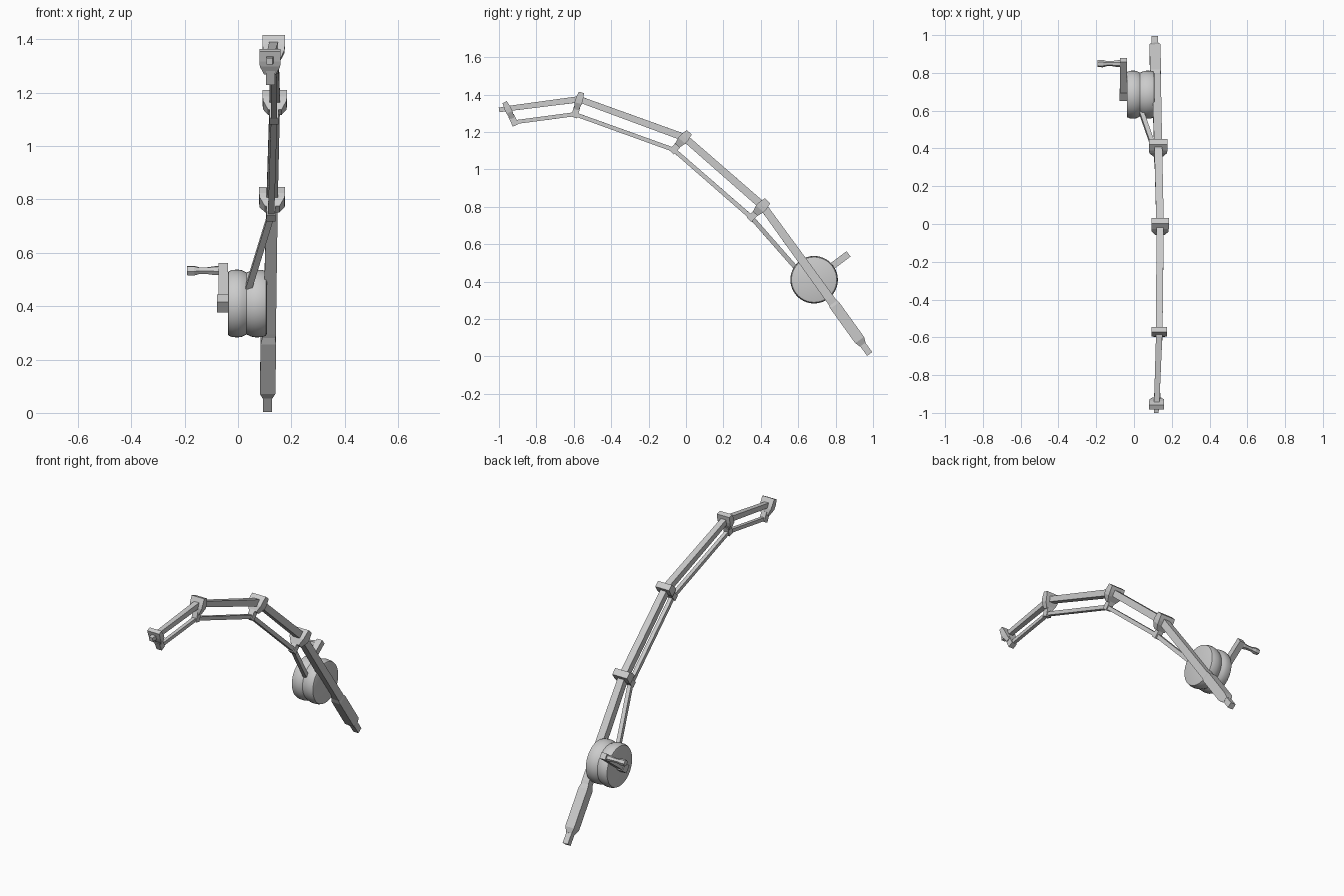
import bpy, bmesh, math
from mathutils import Vector

if "Cube" in bpy.data.objects:
    bpy.data.objects.remove(bpy.data.objects["Cube"])


def finish(name, bm, smooth=False):
    bmesh.ops.recalc_face_normals(bm, faces=bm.faces)
    me = bpy.data.meshes.new(name)
    bm.to_mesh(me)
    bm.free()
    ob = bpy.data.objects.new(name, me)
    bpy.context.collection.objects.link(ob)
    if smooth:
        bpy.context.view_layer.objects.active = ob
        ob.select_set(True)
        bpy.ops.object.shade_smooth_by_angle(angle=math.radians(35))
        ob.select_set(False)
    return ob


def skin(bm, rings):
    """Join rings of points into a capped tube."""
    rings = [[bm.verts.new(p) for p in r] for r in rings]
    for a, b in zip(rings, rings[1:]):
        n = len(a)
        for i in range(n):
            bm.faces.new((a[i], a[(i + 1) % n], b[(i + 1) % n], b[i]))
    bm.faces.new(rings[0])
    bm.faces.new(rings[-1])


def loft(name, pts, side=(1, 0, 0), sides=4):
    """Tube along (x, y, z, width) points."""
    bm = bmesh.new()
    P = [Vector(p[:3]) for p in pts]
    rings = []
    for i, p in enumerate(P):
        t = Vector()
        if i > 0:
            t += (p - P[i - 1]).normalized()
        if i < len(P) - 1:
            t += (P[i + 1] - p).normalized()
        t.normalize()
        s = Vector(side)
        s = (s - t * s.dot(t)).normalized()
        u = t.cross(s)
        r = pts[i][3] / 2 / math.cos(math.pi / sides)
        ang = [(k + 0.5) * math.tau / sides for k in range(sides)]
        rings.append([p + r * (s * math.cos(a) + u * math.sin(a)) for a in ang])
    skin(bm, rings)
    return finish(name, bm)


def lathe(name, profile, centre, sides=40):
    """Turn (x, radius) profile about the x axis."""
    bm = bmesh.new()
    cy, cz = centre
    skin(bm, [[(x, cy + r * math.cos(k * math.tau / sides),
                cz + r * math.sin(k * math.tau / sides)) for k in range(sides)]
              for x, r in profile])
    return finish(name, bm, True)


# Guides: rod centre, line eye, plate thickness, half width
guides = [
    ((0.128, 0.410, 0.805), (0.124, 0.350, 0.743), 0.055, 0.049),
    ((0.138, -0.008, 1.170), (0.135, -0.066, 1.105), 0.050, 0.046),
    ((0.134, -0.570, 1.375), (0.134, -0.594, 1.295), 0.040, 0.042),
    ((0.120, -0.953, 1.325), (0.122, -0.918, 1.252), 0.035, 0.040),
]

# Bent rod with butt end
rod_path = [(0.11, 0.982, 0.013, 0.034), (0.11, 0.93, 0.085, 0.034),
            (0.118, 0.77, 0.308, 0.048)]
for (p, eye, th, hw), w in zip(guides, (0.042, 0.039, 0.034, 0.028)):
    rod_path.append((*p, w))
rod_path.append((0.118, -0.999, 1.318, 0.024))
loft("rod", rod_path)

# Thick grip
loft("grip", [(0.110, 0.945, 0.064, 0.036), (0.111, 0.928, 0.088, 0.058),
              (0.114, 0.795, 0.273, 0.058), (0.115, 0.778, 0.297, 0.046)])

# Guide plates: wide top, chamfered to a narrow thin eye
for n, (p, eye, th, hw) in enumerate(guides, 1):
    p, eye = Vector(p), Vector(eye)
    x = Vector((1, 0, 0))
    up = p - eye
    up = (up - x * up.x).normalized()
    along = x.cross(up)
    bm = bmesh.new()
    sections = [(0.038, hw, th * 0.72), (0.0, hw, th), (-0.022, hw * 0.95, th),
                (-0.058, hw * 0.55, th * 0.6)]
    skin(bm, [[p + up * v + x * (i * w) + along * (j * t / 2)
               for i, j in ((-1, -1), (1, -1), (1, 1), (-1, 1))]
              for v, w, t in sections])
    finish(f"guide_plate_{n}", bm)
    loft(f"guide_eye_{n}", [(*(eye + up * 0.04), 0.034), (*(eye - up * 0.018), 0.034)])
    bpy.context.collection.objects[f"guide_eye_{n}"].name = f"guide_eye_{n}"

# Fishing line from reel through the eyes
loft("fishing_line", [(0.04, 0.590, 0.470, 0.024)] +
     [(*g[1], 0.024 - 0.001 * i) for i, g in enumerate(guides)])

# Reel drum with central groove
C = (0.685, 0.410)
lathe("reel", [(-0.038, 0.113), (-0.036, 0.120), (-0.022, 0.126), (0.0, 0.127),
               (0.014, 0.125), (0.032, 0.116), (0.050, 0.124), (0.066, 0.127),
               (0.090, 0.126), (0.105, 0.121), (0.108, 0.113)], C)

# Crank arm, hub and knob
d = Vector((0, 0.8, 0.6))
c = Vector((0, *C))
a, b = c - d * 0.005, c + d * 0.23
loft("crank_arm", [(-0.056, a.y, a.z, 0.036), (-0.056, b.y, b.z, 0.036)])
loft("crank_hub", [(-0.078, c.y, c.z, 0.048), (-0.03, c.y, c.z, 0.048)], d)
k = c + d * 0.205
loft("crank_knob", [(x, k.y, k.z, w) for x, w in
                    ((-0.05, 0.03), (-0.085, 0.032), (-0.115, 0.024), (-0.145, 0.024),
                     (-0.165, 0.034), (-0.192, 0.032))], d, 6)
